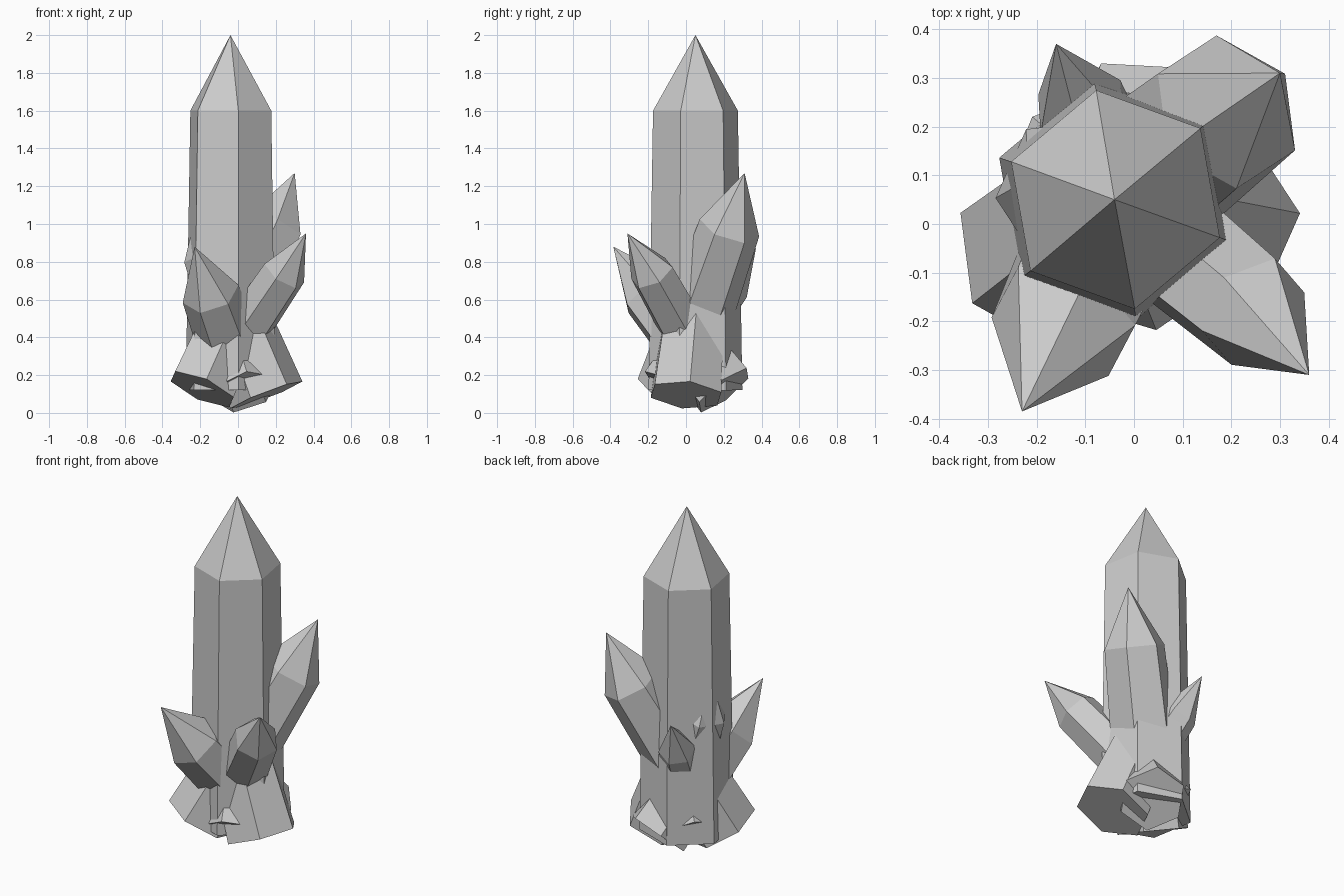
import bpy, bmesh, math
from mathutils import Vector

if "Cube" in bpy.data.objects:
    bpy.data.objects.remove(bpy.data.objects["Cube"])

stone = bpy.data.materials.new("grey_crystal")
stone.diffuse_color = (0.6, 0.6, 0.6, 1)
stone.use_nodes = True
stone.node_tree.nodes["Principled BSDF"].inputs["Base Color"].default_value = stone.diffuse_color


def crystal(name, base, shoulder, tip, r_base, r_shoulder, phase):
    """Six-sided shaft with a pointed end; phase turns the corners about the axis."""
    base, shoulder, tip = Vector(base), Vector(shoulder), Vector(tip)
    axis = (shoulder - base).normalized()
    a = math.radians(phase)
    u = Vector((math.cos(a), math.sin(a), 0))
    u = (u - axis * u.dot(axis)).normalized()
    v = axis.cross(u)
    bm = bmesh.new()

    def ring(centre, r):
        return [bm.verts.new(centre + r * (math.cos(k * math.pi / 3) * u +
                                           math.sin(k * math.pi / 3) * v))
                for k in range(6)]

    low, high = ring(base, r_base), ring(shoulder, r_shoulder)
    point = bm.verts.new(tip)
    bm.faces.new(low[::-1])
    for k in range(6):
        n = (k + 1) % 6
        bm.faces.new((low[k], low[n], high[n], high[k]))
        bm.faces.new((high[k], high[n], point))
    mesh = bpy.data.meshes.new(name)
    bm.to_mesh(mesh)
    bm.free()
    mesh.materials.append(stone)
    bpy.context.collection.objects.link(bpy.data.objects.new(name, mesh))


# Tall upright crystal
crystal("main_crystal", (-0.04, 0.05, 0.12), (-0.038, 0.05, 1.6),
        (-0.04, 0.05, 2.0), 0.252, 0.228, 40)
# Leaning crystals, each crossing the centre with its flat foot on the far side
crystal("back_right_crystal", (-0.19, -0.07, 0.125), (0.19, 0.23, 0.98),
        (0.30, 0.31, 1.27), 0.195, 0.165, 90)
crystal("front_left_crystal", (0.04, 0.20, 0.12), (-0.145, -0.20, 0.63),
        (-0.23, -0.385, 0.88), 0.18, 0.155, 10)
crystal("front_right_crystal", (-0.14, 0.14, 0.17), (0.245, -0.18, 0.74),
        (0.36, -0.31, 0.95), 0.14, 0.122, 5)
crystal("back_left_crystal", (0.04, -0.12, 0.15), (-0.11, 0.24, 0.67),
        (-0.16, 0.37, 0.87), 0.12, 0.10, 100)
crystal("left_crystal", (0.15, 0.0, 0.095), (-0.14, 0.07, 0.85),
        (-0.22, 0.09, 1.07), 0.205, 0.155, 4)
